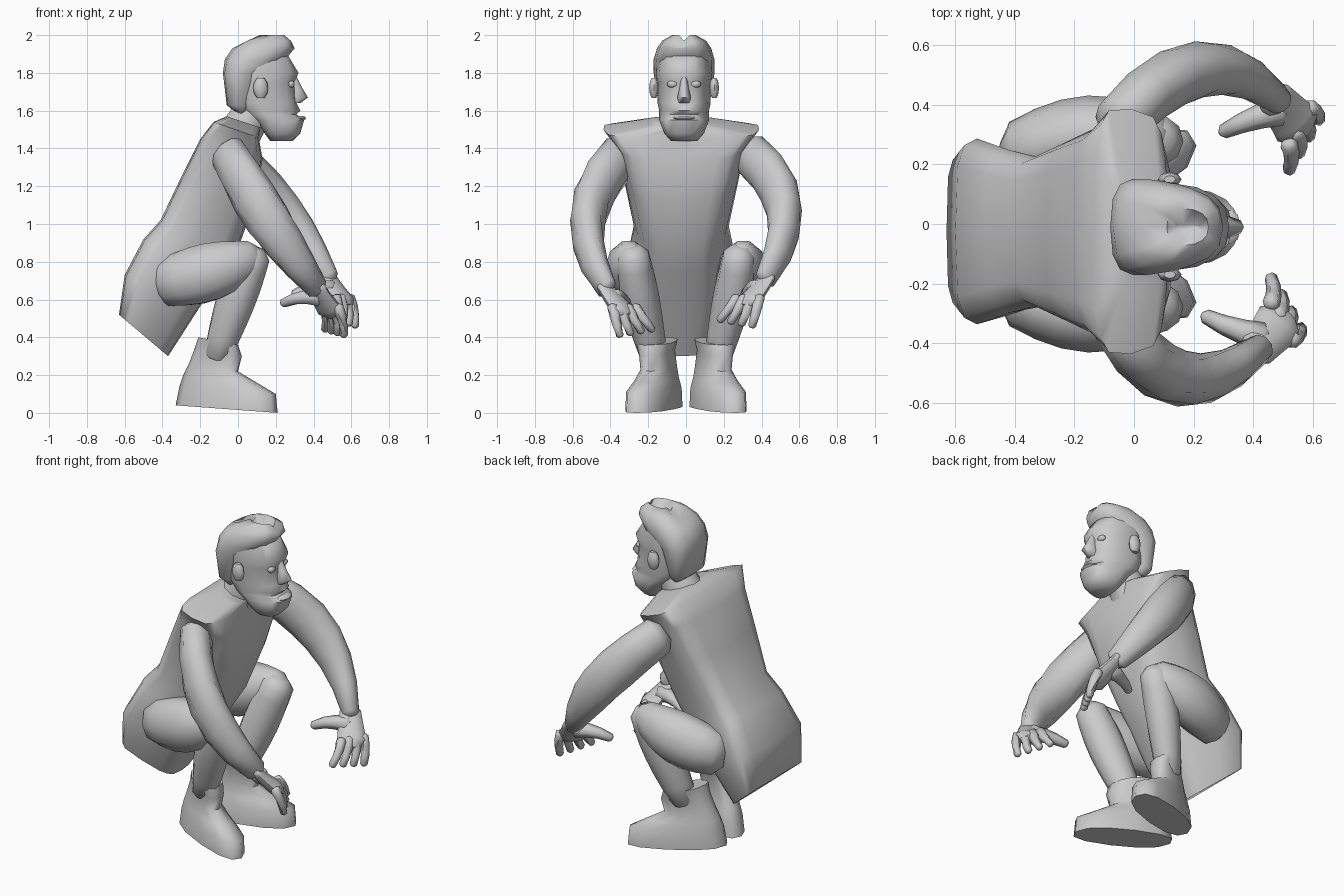
import bpy, bmesh, math
from mathutils import Vector

default_cube = bpy.data.objects.get("Cube")
if default_cube:
    bpy.data.objects.remove(default_cube, do_unlink=True)

grey = (.6, .6, .6, 1)
material = bpy.data.materials.new("plain_grey")
material.use_nodes = True
material.diffuse_color = grey
material.node_tree.nodes["Principled BSDF"].inputs["Base Color"].default_value = grey


def lerp(start, end, t):
    return start + (end - start) * t


def skin(name, rings):
    """Bridge a list of point rings, close both ends, shade smooth."""
    bm = bmesh.new()
    loops = [[bm.verts.new(point) for point in ring] for ring in rings]
    for lower, upper in zip(loops, loops[1:]):
        for i in range(len(lower)):
            bm.faces.new((lower[i - 1], lower[i], upper[i], upper[i - 1]))
    bm.faces.new(loops[0])
    bm.faces.new(loops[-1])
    bmesh.ops.recalc_face_normals(bm, faces=bm.faces)
    mesh = bpy.data.meshes.new(name)
    bm.to_mesh(mesh)
    bm.free()
    mesh.materials.append(material)
    mesh.shade_smooth()
    mesh.set_sharp_from_angle(angle=math.radians(60))
    obj = bpy.data.objects.new(name, mesh)
    bpy.context.collection.objects.link(obj)
    return obj


def rounded(value, squareness):
    return math.copysign(abs(value) ** (2 / squareness), value)


def stack(name, slices, middle=0, yaw=0, sides=14, squareness=2.6,
          drop=(0, 0), taper=(0, 0)):
    """Slices are (back height, back x, front x, half width).
    Drop tips each slice forward, taper narrows its front (first to last slice)."""
    rings = []
    for index, (height, back, front, half) in enumerate(slices):
        t = index / (len(slices) - 1)
        ring = []
        for i in range(sides):
            angle = math.tau * i / sides
            forward = (1 + rounded(math.cos(angle), squareness)) / 2
            across = half * rounded(math.sin(angle), squareness)
            x = lerp(back, front, forward)
            y = middle + yaw * x + across * (1 - forward * lerp(*taper, t))
            ring.append((x, y, height - forward * lerp(*drop, t)))
        rings.append(ring)
    return skin(name, rings)


def limb(name, start, middle, end, radius, bulge=0, flat=1, sides=10, steps=6):
    """Curved tube with rounded ends through three points; radius is (first, last)."""
    control = middle * 2 - (start + end) / 2
    rings = []
    for step in range(-1, steps + 2):
        t = min(max(step / steps, 0), 1)
        first, second = start.lerp(control, t), control.lerp(end, t)
        along = (second - first).normalized()
        side = along.cross(Vector((0, 0, 1))).normalized()
        up = side.cross(along) * flat
        size = lerp(*radius, t) + bulge * math.sin(math.pi * t)
        centre = first.lerp(second, t)
        if step < 0 or step > steps:
            centre += along * math.copysign(size / 2, step)
            size /= 2
        angles = [math.tau * i / sides for i in range(sides)]
        rings.append([centre + (side * math.cos(a) + up * math.sin(a)) * size
                      for a in angles])
    return skin(name, rings)


def ball(name, centre, size, sides=8, levels=6):
    """Small ellipsoid feature."""
    rings = []
    for level in range(1, levels):
        tilt = math.pi * level / levels
        ring = []
        for i in range(sides):
            turn = math.tau * i / sides
            unit = (math.sin(tilt) * math.cos(turn),
                    math.sin(tilt) * math.sin(turn), -math.cos(tilt))
            ring.append([c + u * s for c, u, s in zip(centre, unit, size)])
        rings.append(ring)
    return skin(name, rings)


# Tunic: seat, hips, waist, chest and squared shoulders
stack("torso", [
    (.52, -.63, -.37, .3),
    (.73, -.6, -.22, .36),
    (.92, -.5, -.08, .31),
    (1.02, -.41, 0, .28),
    (1.25, -.3, .09, .33),
    (1.45, -.2, .13, .37),
    (1.54, -.13, .11, .43),
    (1.57, -.06, .12, .17)],
    middle=-.025, sides=16, squareness=4, drop=(.22, .06), taper=(.6, 0))

# Head
HEAD_Y = -.01
limb("neck", Vector((0, HEAD_Y, 1.46)), Vector((.06, HEAD_Y, 1.56)),
     Vector((.13, HEAD_Y, 1.66)), radius=(.12, .1))
stack("face", [
    (1.44, .17, .29, .08),
    (1.48, .14, .33, .12),
    (1.55, .08, .35, .15),
    (1.58, .04, .31, .15),
    (1.6, .02, .33, .15),
    (1.64, 0, .31, .16),
    (1.75, 0, .3, .16),
    (1.8, 0, .32, .17),
    (1.9, 0, .26, .15)], middle=HEAD_Y, taper=(.3, .3))
hair = stack("hair", [
    (1.58, 0, .06, .1),
    (1.63, -.06, .08, .15),
    (1.8, -.08, .14, .18),
    (1.87, -.07, .25, .18),
    (1.93, -.03, .3, .16),
    (1.97, .04, .29, .13),
    (2, .11, .25, .07),
    (1.97, .14, .22, .01)], middle=HEAD_Y, taper=(.25, .25))
# Parting along the crown
for vertex in hair.data.vertices:
    if vertex.co.z > 1.95 and abs(vertex.co.y - HEAD_Y) < .02:
        vertex.co.z -= .03
stack("nose", [
    (1.64, .27, .33, .035),
    (1.67, .27, .37, .045),
    (1.72, .27, .34, .03),
    (1.78, .27, .31, .02)], middle=HEAD_Y, sides=8, taper=(.4, .4))
ball("lower_lip", (.32, HEAD_Y, 1.56), (.04, .06, .015))

for label, side in (("left", 1), ("right", -1)):
    # The left arm is held further out and higher
    shift = Vector((.06, 0, .05)) if side > 0 else Vector()

    def spot(x, y, z):
        return Vector((x, side * y, z))

    def reach(x, y, z):
        return spot(x, y, z) + shift

    # Arm and hand
    limb(label + "_arm", spot(-.05, .34, 1.37), reach(.16, .52, 1.02),
         reach(.42, .42, .66), radius=(.09, .05), bulge=.025, flat=1.3)
    limb(label + "_palm", reach(.41, .43, .67), reach(.45, .38, .6),
         reach(.49, .33, .54), radius=(.06, .085), flat=.5)
    fingers = ("little", "ring", "middle", "index")
    for index, finger in enumerate(fingers):
        t = index / (len(fingers) - 1)
        knuckle = reach(.53, .39, .56).lerp(reach(.46, .27, .56), t)
        tip = reach(.56, .35, .41).lerp(reach(.46, .18, .44), t)
        bend = knuckle.lerp(tip, .5) + Vector((.01, 0, 0))
        limb(f"{label}_{finger}_finger", knuckle, bend, tip,
             radius=(.03, .022), sides=6, steps=3)
    limb(label + "_thumb", reach(.43, .38, .61), reach(.33, .35, .61),
         reach(.24, .31, .58), radius=(.05, .025), sides=6, steps=3)

    # Folded leg and boot
    limb(label + "_thigh", spot(-.38, .24, .69), spot(-.14, .3, .75),
         spot(.08, .29, .83), radius=(.11, .075), bulge=.04, flat=1.2)
    limb(label + "_shin", spot(.08, .28, .84), spot(-.01, .24, .6),
         spot(-.11, .17, .3), radius=(.085, .07), bulge=.02, flat=1.1)
    stack(label + "_boot", [
        (.04, -.33, .21, .11),
        (.14, -.31, .2, .11),
        (.2, -.29, .1, .09),
        (.26, -.26, 0, .08),
        (.34, -.23, .02, .08),
        (.4, -.21, 0, .1)],
        middle=side * .19, yaw=side * .35, sides=12, squareness=2.4, drop=(.04, .04))

    # Ear and eye
    ball(label + "_ear", (.12, HEAD_Y + side * .16, 1.72), (.04, .025, .06))
    ball(label + "_eye", (.28, HEAD_Y + side * .06, 1.74), (.02, .03, .02))
